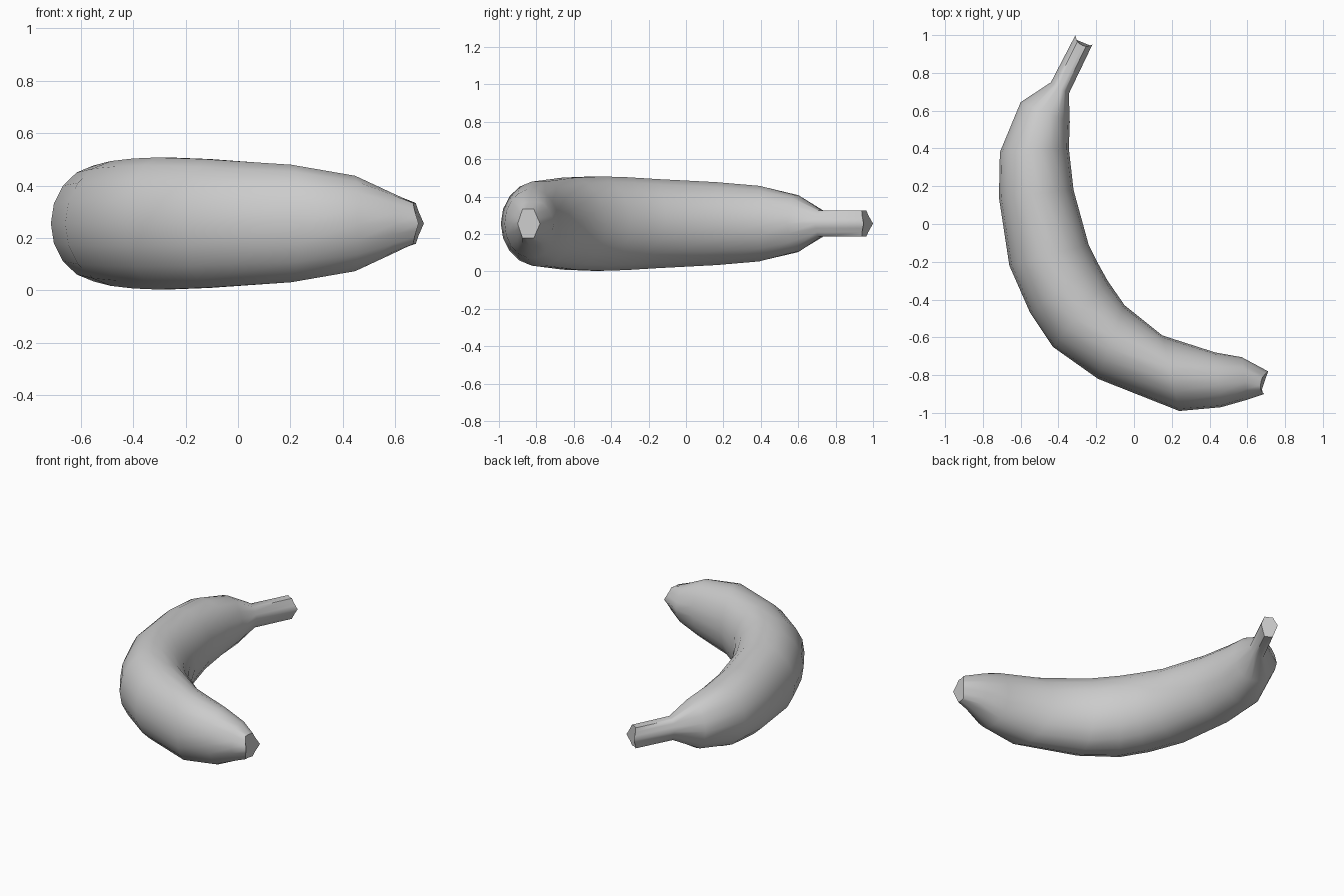
import bpy, bmesh, math
from mathutils import Vector

if "Cube" in bpy.data.objects:
    bpy.data.objects.remove(bpy.data.objects["Cube"])

SIDES = 18
MID_Z = 0.255

# Cross-sections: outer x, y, inner x, y, half height, hexagon amount, pull-back of top and bottom
SECTIONS = [
    (-0.31, 1.00, -0.22, 0.95, 0.080, 1.0, 0.03),
    (-0.44, 0.75, -0.345, 0.69, 0.080, 1.0, 0.0),
    (-0.60, 0.645, -0.34, 0.54, 0.160, 0.3, 0.0),
    (-0.71, 0.38, -0.345, 0.40, 0.205, 0.0, 0.0),
    (-0.715, 0.14, -0.32, 0.18, 0.225, 0.0, 0.0),
    (-0.66, -0.22, -0.24, -0.11, 0.242, 0.0, 0.0),
    (-0.55, -0.47, -0.19, -0.21, 0.252, 0.0, 0.0),
    (-0.43, -0.65, -0.14, -0.30, 0.256, 0.0, 0.0),
    (-0.19, -0.82, -0.05, -0.43, 0.250, 0.0, 0.0),
    (0.24, -0.99, 0.15, -0.59, 0.228, 0.0, 0.0),
    (0.46, -0.97, 0.43, -0.68, 0.185, 0.0, 0.0),
    (0.60, -0.93, 0.57, -0.705, 0.125, 0.4, 0.0),
    (0.69, -0.90, 0.71, -0.78, 0.090, 1.0, 0.03),
]


def ring(bm, section, inward):
    ox, oy, ix, iy, h, hexa, pull = section
    outer, inner = Vector((ox, oy, MID_Z)), Vector((ix, iy, MID_Z))
    mid, half = (outer + inner) / 2, (outer - inner) / 2
    verts = []
    for i in range(SIDES):
        a = 2 * math.pi * i / SIDES
        flat = math.cos(math.pi / 6) / math.cos(a % (math.pi / 3) - math.pi / 6)
        r = 1 + hexa * (flat - 1)
        p = mid + half * r * math.cos(a) + Vector((0, 0, h * r * math.sin(a)))
        verts.append(bm.verts.new(p + inward * pull * abs(math.sin(a))))
    return verts


# Fruit skin, stem and blunt tip as one loft
bm = bmesh.new()
stem_in = Vector((-0.46, -0.89, 0))
tip_in = Vector((-0.98, -0.15, 0))
rings = [ring(bm, s, stem_in if k == 0 else tip_in) for k, s in enumerate(SECTIONS)]
for a, b in zip(rings, rings[1:]):
    for i in range(SIDES):
        j = (i + 1) % SIDES
        bm.faces.new((a[i], a[j], b[j], b[i]))
bm.faces.new(rings[0])
bm.faces.new(rings[-1])
bmesh.ops.recalc_face_normals(bm, faces=bm.faces)
mesh = bpy.data.meshes.new("banana")
bm.to_mesh(mesh)
bm.free()

banana = bpy.data.objects.new("banana", mesh)
bpy.context.collection.objects.link(banana)
bpy.context.view_layer.objects.active = banana
banana.select_set(True)
bpy.ops.object.shade_smooth_by_angle(angle=math.radians(50))
